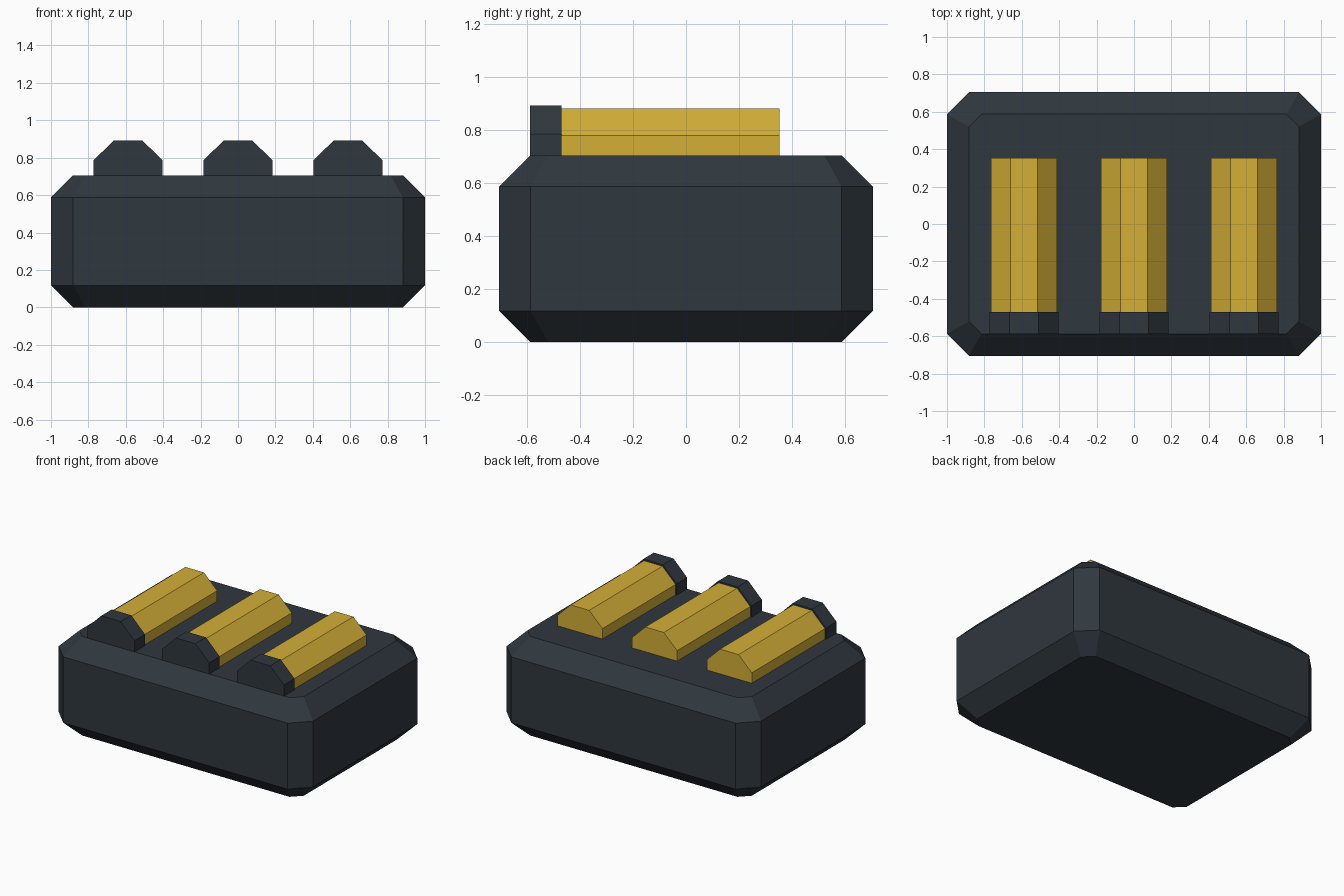
import bpy
import bmesh

cube = bpy.data.objects.get("Cube")
if cube:
    bpy.data.objects.remove(cube, do_unlink=True)


def make_material(name, color):
    mat = bpy.data.materials.new(name)
    mat.use_nodes = True
    mat.diffuse_color = color
    mat.node_tree.nodes["Principled BSDF"].inputs["Base Color"].default_value = color
    return mat


dark = make_material("dark slate", (0.0284, 0.0382, 0.0482, 1))
gold = make_material("gold", (0.658, 0.429, 0.038, 1))


def loft(name, rings, mat):
    """Skin matching closed rings of points and cap both ends."""
    bm = bmesh.new()
    loops = [[bm.verts.new(p) for p in ring] for ring in rings]
    for a, b in zip(loops, loops[1:]):
        for i in range(len(a)):
            j = (i + 1) % len(a)
            bm.faces.new((a[i], a[j], b[j], b[i]))
    bm.faces.new(loops[0])
    bm.faces.new(loops[-1])
    bmesh.ops.recalc_face_normals(bm, faces=bm.faces)
    mesh = bpy.data.meshes.new(name)
    bm.to_mesh(mesh)
    bm.free()
    mesh.materials.append(mat)
    obj = bpy.data.objects.new(name, mesh)
    bpy.context.collection.objects.link(obj)
    return obj


def cut_rectangle(hx, hy, cut, z):
    """Rectangle with its four corners cut at 45 degrees."""
    return [(hx, cut - hy, z), (hx, hy - cut, z), (hx - cut, hy, z), (cut - hx, hy, z),
            (-hx, hy - cut, z), (-hx, cut - hy, z), (cut - hx, -hy, z), (hx - cut, -hy, z)]


def ridge(name, x, half, top_half, shoulder, top, y0, y1, mat):
    """Bar along y with chamfered upper edges, standing on the body."""
    profile = [(-half, BODY_TOP), (half, BODY_TOP), (half, shoulder),
               (top_half, top), (-top_half, top), (-half, shoulder)]
    return loft(name, [[(x + px, y, z) for px, z in profile] for y in (y0, y1)], mat)


# Chamfered body
BODY_TOP = 0.705
HX, HY, C = 1.0, 0.705, 0.118
loft("body", [cut_rectangle(HX - C, HY - C, 0.066, 0),
              cut_rectangle(HX, HY, C, C),
              cut_rectangle(HX, HY, C, BODY_TOP - C),
              cut_rectangle(HX - C, HY - C, 0.066, BODY_TOP)], dark)

# Three gold contacts, each with a dark end cap at the front
for side, x in (("right", -0.588), ("middle", 0), ("left", 0.588)):
    ridge(side + "_contact", x, 0.177, 0.073, 0.779, 0.881, -0.47, 0.353, gold)
    ridge(side + "_end_cap", x, 0.185, 0.077, 0.785, 0.892, -0.588, -0.47, dark)
